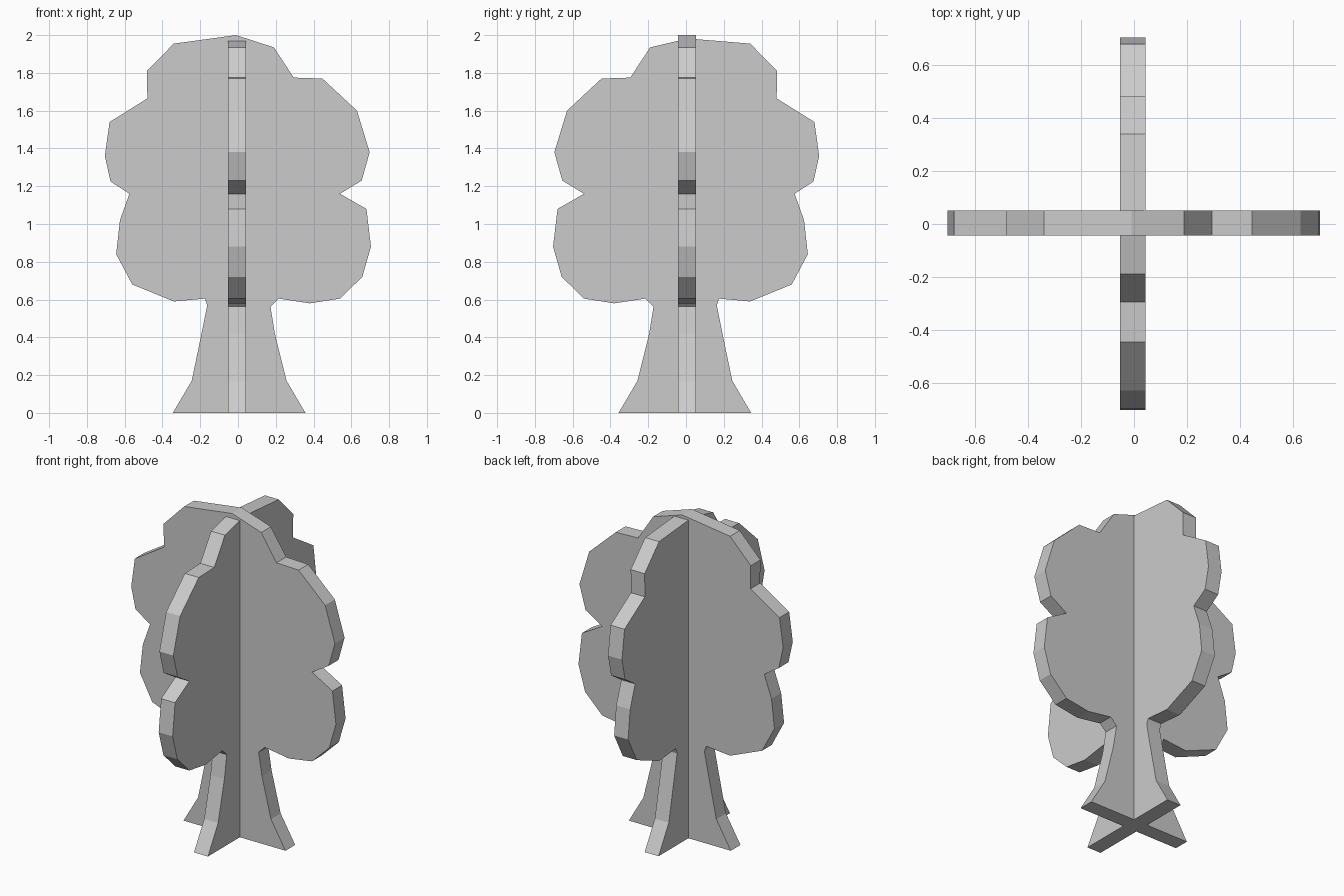
import bpy
import bmesh

if "Cube" in bpy.data.objects:
    bpy.data.objects.remove(bpy.data.objects["Cube"])

# Tree silhouette (across, up), from the lower left foot over the crown
TRUNK_LEFT = [(-0.345, 0), (-0.245, 0.17), (-0.195, 0.41), (-0.163, 0.57), (-0.175, 0.605)]
CROWN_LEFT = [(-0.34, 0.59), (-0.56, 0.68), (-0.645, 0.84), (-0.625, 1.02), (-0.575, 1.16),
              (-0.675, 1.225), (-0.705, 1.36), (-0.68, 1.54), (-0.48, 1.665),
              (-0.482, 1.81), (-0.34, 1.955)]
CROWN_RIGHT = [(0.19, 1.935), (0.295, 1.775), (0.447, 1.77), (0.63, 1.60), (0.697, 1.38),
               (0.655, 1.23), (0.54, 1.16), (0.68, 1.08), (0.704, 0.88), (0.658, 0.72),
               (0.54, 0.605), (0.38, 0.58)]
TRUNK_RIGHT = [(0.215, 0.605), (0.172, 0.563), (0.195, 0.42), (0.257, 0.17), (0.357, 0)]


def tree_panel(name, place, near, far, peak):
    """Flat tree cut-out with its thickness running from near to far."""
    outline = TRUNK_LEFT + CROWN_LEFT + [(-0.01, peak)] + CROWN_RIGHT + TRUNK_RIGHT
    bm = bmesh.new()
    face = bm.faces.new([bm.verts.new(place(a, near, z)) for a, z in outline])
    ext = bmesh.ops.extrude_face_region(bm, geom=[face], use_keep_orig=True)
    verts = [g for g in ext["geom"] if isinstance(g, bmesh.types.BMVert)]
    origin, end = place(0, near, 0), place(0, far, 0)
    bmesh.ops.translate(bm, verts=verts, vec=[e - o for e, o in zip(end, origin)])
    bmesh.ops.recalc_face_normals(bm, faces=bm.faces)
    mesh = bpy.data.meshes.new(name)
    bm.to_mesh(mesh)
    bm.free()
    obj = bpy.data.objects.new(name, mesh)
    bpy.context.collection.objects.link(obj)
    return obj


# Wide panel facing front, and the same panel turned a quarter turn
tree = tree_panel("crossed_tree", lambda a, d, z: (a, d, z), -0.043, 0.052, 2.0)
side = tree_panel("side_panel", lambda a, d, z: (d, -a, z), -0.053, 0.043, 1.982)

# Fuse the two panels where they cross
fuse = tree.modifiers.new("fuse_panels", "BOOLEAN")
fuse.operation = "UNION"
fuse.solver = "EXACT"
fuse.object = side
bpy.context.view_layer.objects.active = tree
tree.select_set(True)
bpy.ops.object.modifier_apply(modifier=fuse.name)
bpy.data.objects.remove(side)
